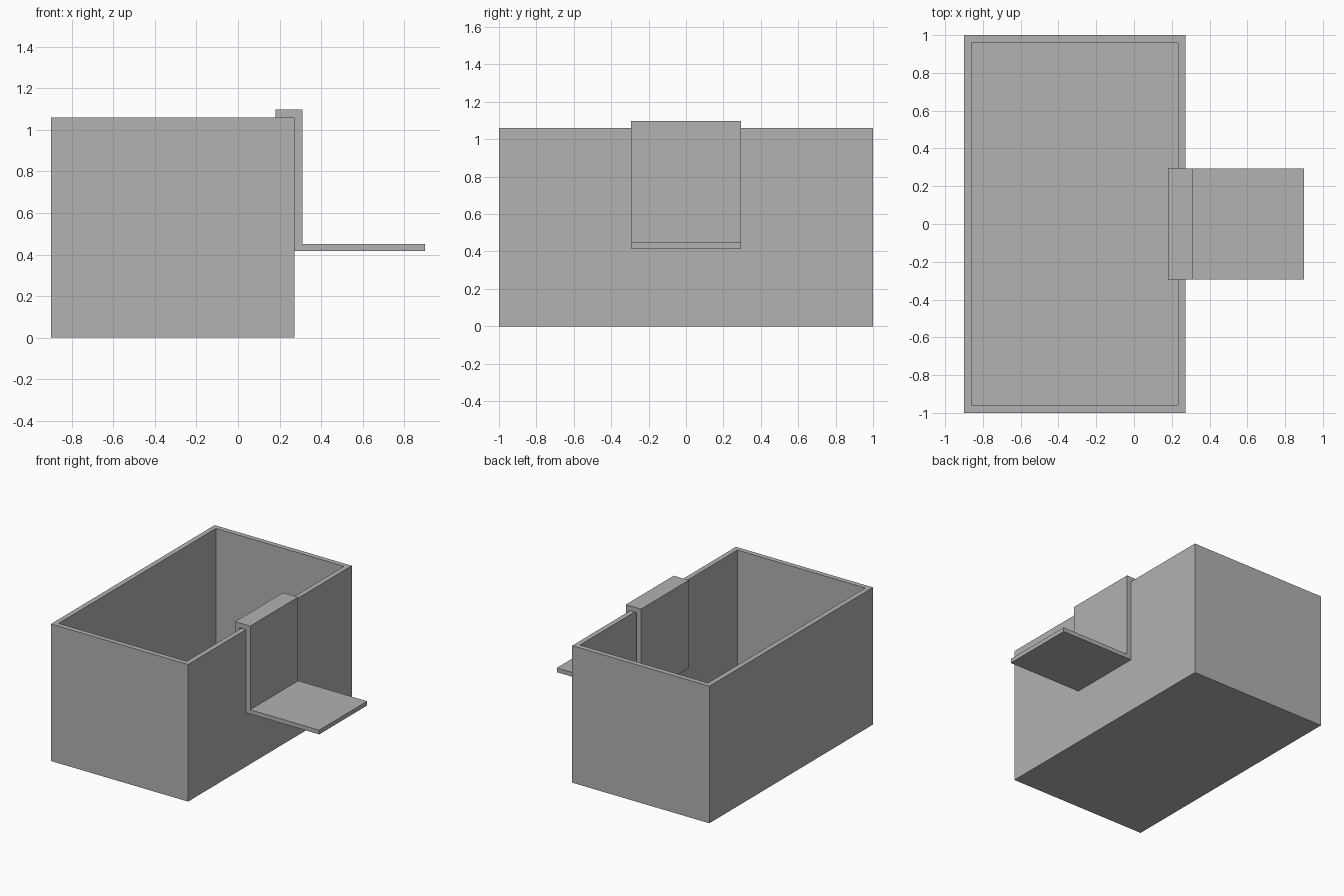
import bpy
import bmesh

old = bpy.data.objects.get("Cube")
if old:
    bpy.data.objects.remove(old, do_unlink=True)

# Single grey material
grey = bpy.data.materials.new("plain grey")
grey.use_nodes = True
colour = (0.445, 0.445, 0.445, 1)
grey.diffuse_color = colour
grey.node_tree.nodes["Principled BSDF"].inputs["Base Color"].default_value = colour


def add_object(name, bm):
    bmesh.ops.recalc_face_normals(bm, faces=bm.faces)
    mesh = bpy.data.meshes.new(name)
    bm.to_mesh(mesh)
    bm.free()
    mesh.materials.append(grey)
    obj = bpy.data.objects.new(name, mesh)
    bpy.context.collection.objects.link(obj)
    return obj


# Open box: a block whose top is inset to a rim and pushed down to a floor
WALL, LEFT, RIGHT, HEIGHT = 0.055, -0.9, 0.273, 1.06
bm = bmesh.new()
bmesh.ops.create_cube(bm, size=1)
for v in bm.verts:
    v.co.x = LEFT if v.co.x < 0 else RIGHT
    v.co.y *= 2
    v.co.z = 0 if v.co.z < 0 else HEIGHT
top = max(bm.faces, key=lambda f: f.calc_center_median().z)
bmesh.ops.inset_region(bm, faces=[top], thickness=WALL)
hole = bmesh.ops.extrude_face_region(bm, geom=[top])
floor = [g for g in hole["geom"] if isinstance(g, bmesh.types.BMVert)]
bmesh.ops.translate(bm, verts=floor, vec=(0, 0, WALL - HEIGHT))
if top.is_valid:
    bmesh.ops.delete(bm, geom=[top], context="FACES_ONLY")
add_object("open_box", bm)

# Hanging shelf: side profile of the hook and ledge, extruded along y
INNER, OUTER, LOW = RIGHT - WALL, 0.31, 0.417
profile = [(0.18, LOW), (INNER, LOW), (INNER, HEIGHT), (RIGHT, HEIGHT),
           (RIGHT, LOW), (0.9, LOW), (0.9, 0.45), (OUTER, 0.45),
           (OUTER, 1.097), (0.18, 1.097)]
bm = bmesh.new()
side = bm.faces.new([bm.verts.new((x, -0.293, z)) for x, z in profile])
sweep = bmesh.ops.extrude_face_region(bm, geom=[side])
end = [g for g in sweep["geom"] if isinstance(g, bmesh.types.BMVert)]
bmesh.ops.translate(bm, verts=end, vec=(0, 0.586, 0))
add_object("hanging_shelf", bm)
